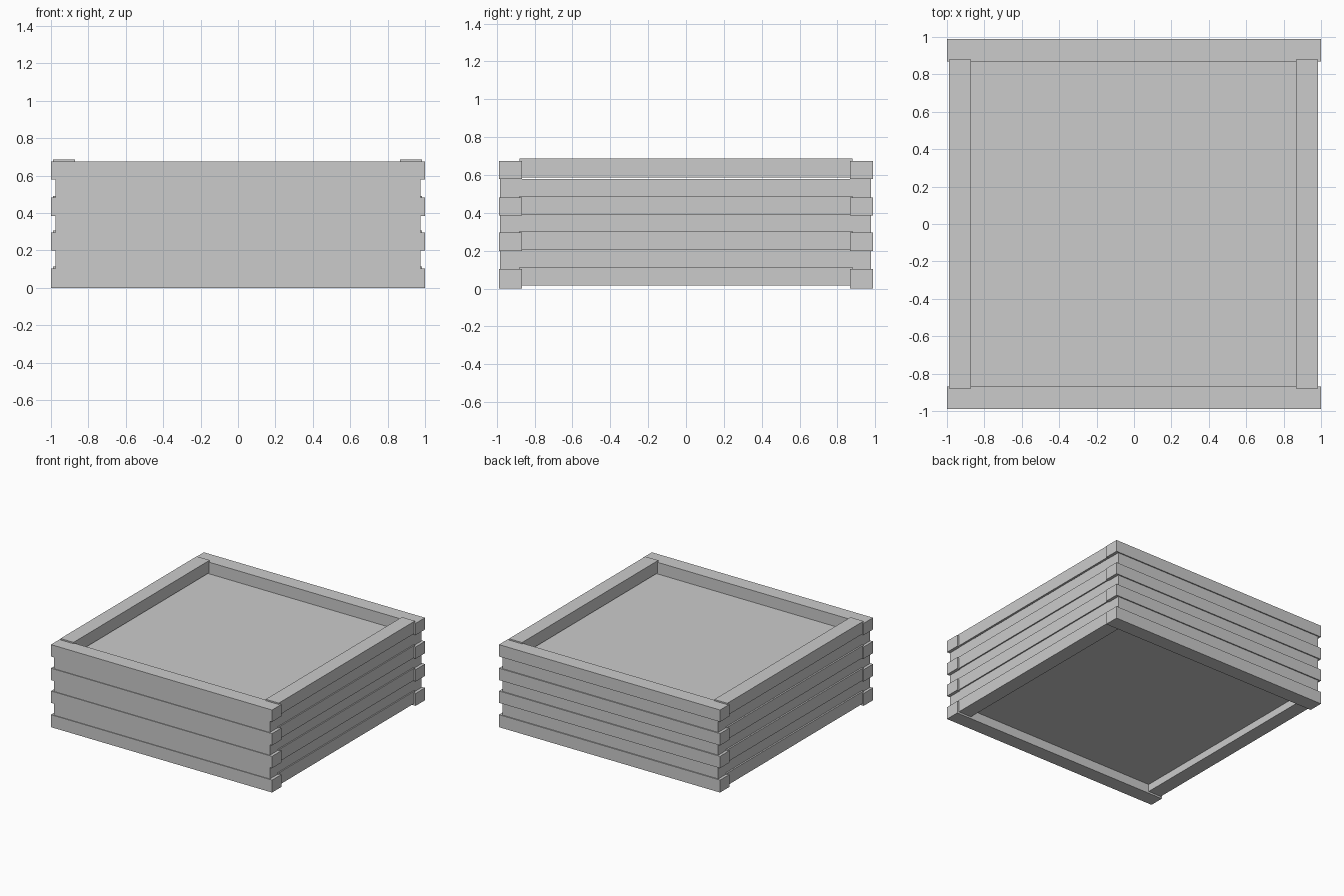
import bpy

if "Cube" in bpy.data.objects:
    bpy.data.objects.remove(bpy.data.objects["Cube"])


def box(name, x, y, z):
    """Box from (min, max) ranges on each axis."""
    bpy.ops.mesh.primitive_cube_add(
        size=1, location=[(a + b) / 2 for a, b in (x, y, z)])
    ob = bpy.context.object
    ob.name = name
    ob.scale = [b - a for a, b in (x, y, z)]
    bpy.ops.object.transform_apply(location=False, rotation=False, scale=True)
    return ob


# solid core, recessed behind the planks, forming the floor and the underside
box("crate_core", (-0.977, 0.975), (-0.982, 0.979), (0.075, 0.58))

# four stacked courses of planks; side planks sit slightly higher
for i, z in enumerate((0.0, 0.199, 0.385, 0.578)):
    n = i + 1
    rail = (z, z + (0.102 if i == 0 else 0.097))
    side_z = (0.015, 0.205, 0.390, 0.586)[i]
    side = (side_z, side_z + 0.1)
    box(f"front_plank_{n}", (-1, 1), (-0.988, -0.868), rail)
    box(f"back_plank_{n}", (-1, 1), (0.868, 0.988), rail)
    box(f"left_plank_{n}", (-0.99, -0.872), (-0.88, 0.88), side)
    box(f"right_plank_{n}", (0.867, 0.985), (-0.88, 0.88), side)
